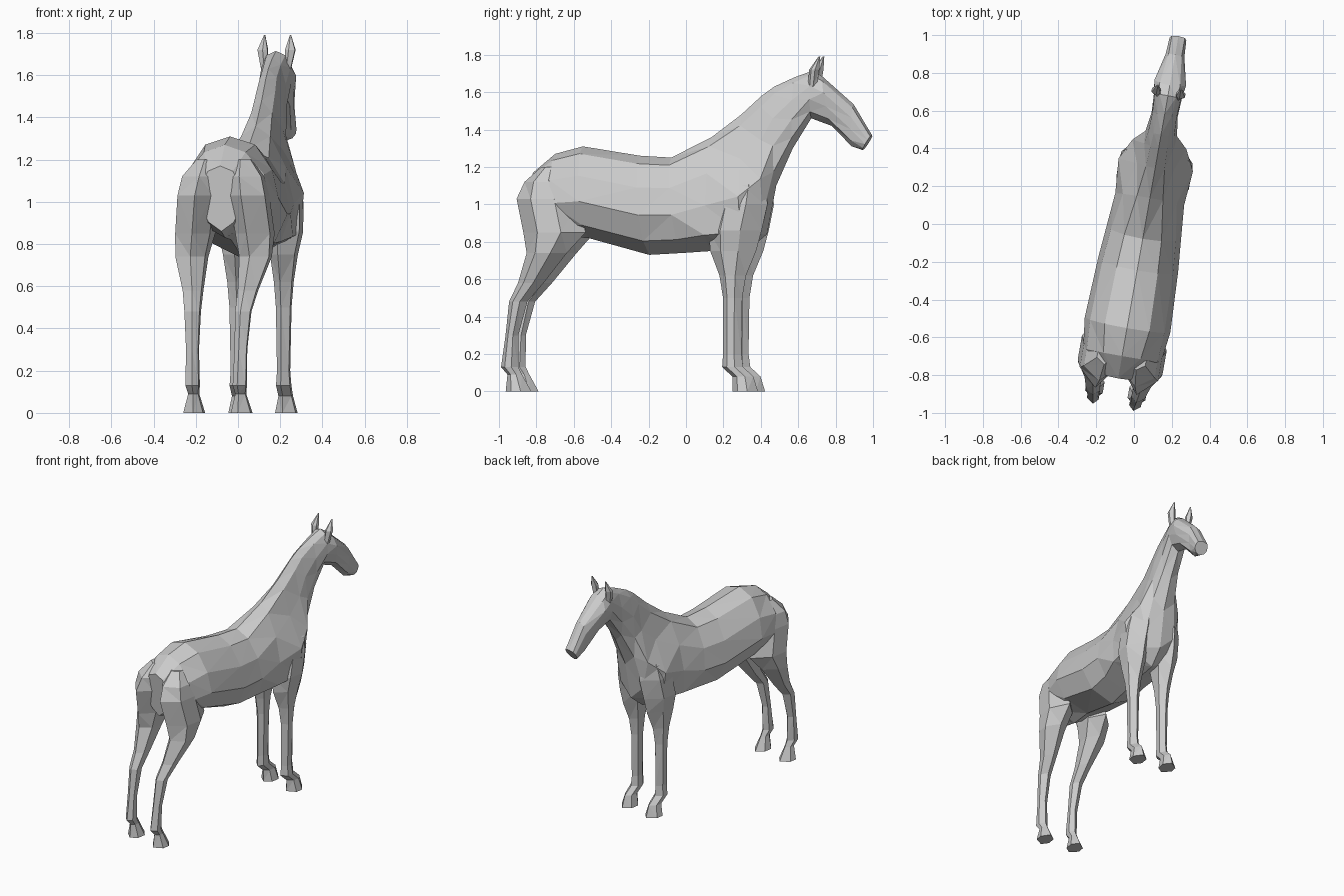
import bpy, bmesh, math
from mathutils import Matrix, Vector

cube = bpy.data.objects.get("Cube")
if cube:
    bpy.data.objects.remove(cube, do_unlink=True)

coat = bpy.data.materials.new("grey_coat")
coat.use_nodes = True
GREY = (0.6, 0.6, 0.6, 1)
coat.diffuse_color = GREY
coat.node_tree.nodes["Principled BSDF"].inputs["Base Color"].default_value = GREY

# The animal stands slightly turned from the y axis
PLACE = Matrix.Translation((0.06, 0, 0)) @ Matrix.Rotation(math.radians(-10), 4, "Z")


def loft(name, rings):
    """Skin a list of equal closed rings, cap both ends and keep flat facets."""
    bm = bmesh.new()
    loops = [[bm.verts.new(PLACE @ Vector(p)) for p in ring] for ring in rings]
    n = len(loops[0])
    for a, b in zip(loops, loops[1:]):
        for i in range(n):
            j = (i + 1) % n
            bm.faces.new((a[i], a[j], b[j], b[i]))
    bm.faces.new(loops[0][::-1])
    bm.faces.new(loops[-1])
    bmesh.ops.recalc_face_normals(bm, faces=bm.faces)
    bmesh.ops.triangulate(bm, faces=bm.faces, quad_method="SHORT_EDGE")
    mesh = bpy.data.meshes.new(name)
    bm.to_mesh(mesh)
    bm.free()
    mesh.materials.append(coat)
    obj = bpy.data.objects.new(name, mesh)
    bpy.context.collection.objects.link(obj)


def trunk_ring(top, bottom, widths):
    """Mirrored ten-sided slice between a top and a bottom point."""
    top, bottom = Vector((0, *top)), Vector((0, *bottom))
    side = [(w, top.lerp(bottom, t)) for w, t in zip(widths, (0.08, 0.32, 0.6, 0.86))]
    right = [(w, p.y, p.z) for w, p in side]
    left = [(-w, p.y, p.z) for w, p in reversed(side)]
    return [top, *right, bottom, *left]


def limb_ring(sign, z, back, front, u, w):
    """Horizontal six-sided slice of a limb."""
    mid, depth = (back + front) / 2, (front - back) / 2
    shape = ((0, 1), (1, 0.3), (1, -0.45), (-0.1, -1), (-0.9, -0.45), (-0.9, 0.4))
    return [(sign * (u + a * w), mid + b * depth, z) for a, b in shape]


# Rump, barrel, chest, neck and head: top (y, z), bottom (y, z), half widths
TRUNK = [
    ((-.83, 1.17), (-.80, .86), (.06, .10, .10, .06)),
    ((-.71, 1.27), (-.70, .83), (.10, .19, .21, .11)),
    ((-.56, 1.31), (-.53, .82), (.12, .20, .23, .17)),
    ((-.25, 1.26), (-.20, .73), (.11, .19, .215, .15)),
    ((-.08, 1.25), (-.02, .74), (.10, .175, .20, .15)),
    ((.14, 1.36), (.13, .75), (.07, .145, .185, .18)),
    ((.30, 1.48), (.33, .75), (.05, .10, .20, .18)),
    ((.41, 1.58), (.44, .84), (.045, .08, .145, .11)),
    ((.48, 1.63), (.49, 1.10), (.04, .07, .085, .08)),
    ((.59, 1.68), (.58, 1.30), (.04, .065, .07, .055)),
    ((.69, 1.715), (.68, 1.46), (.045, .07, .075, .05)),
    ((.745, 1.68), (.79, 1.42), (.055, .085, .07, .05)),
    ((.91, 1.535), (.90, 1.31), (.035, .05, .045, .035)),
    ((1.01, 1.37), (.96, 1.29), (.035, .045, .045, .03)),
]
loft("body_and_head", [trunk_ring(*r) for r in TRUNK])

# Limbs from the sole up: height, back, front, offset from centre, half width
HIND = [
    (0, -.96, -.82, .112, .05),
    (.09, -.95, -.87, .112, .025),
    (.13, -.985, -.89, .112, .033),
    (.30, -.96, -.89, .115, .03),
    (.48, -.94, -.84, .12, .038),
    (.58, -.89, -.75, .13, .047),
    (.74, -.84, -.62, .15, .075),
    (.85, -.86, -.52, .14, .088),
    (1.03, -.90, -.56, .12, .09),
    (1.12, -.86, -.62, .105, .085),
    (1.20, -.77, -.66, .09, .04),
]
FORE = [
    (0, .27, .41, .11, .052),
    (.08, .27, .385, .11, .033),
    (.13, .215, .33, .11, .035),
    (.20, .22, .32, .11, .03),
    (.50, .22, .325, .11, .036),
    (.62, .20, .345, .11, .045),
    (.75, .15, .40, .11, .062),
    (.86, .14, .43, .11, .085),
    (1.00, .17, .46, .10, .09),
    (1.10, .22, .45, .09, .08),
    (1.20, .29, .40, .06, .03),
]
EAR = [
    (1.63, .67, .72, .055, .016),
    (1.72, .68, .735, .065, .025),
    (1.79, .73, .74, .062, .003),
]
for side, sign in (("left", 1), ("right", -1)):
    for part, rows in (("hind_leg", HIND), ("front_leg", FORE), ("ear", EAR)):
        loft(f"{side}_{part}", [limb_ring(sign, *row) for row in rows])
